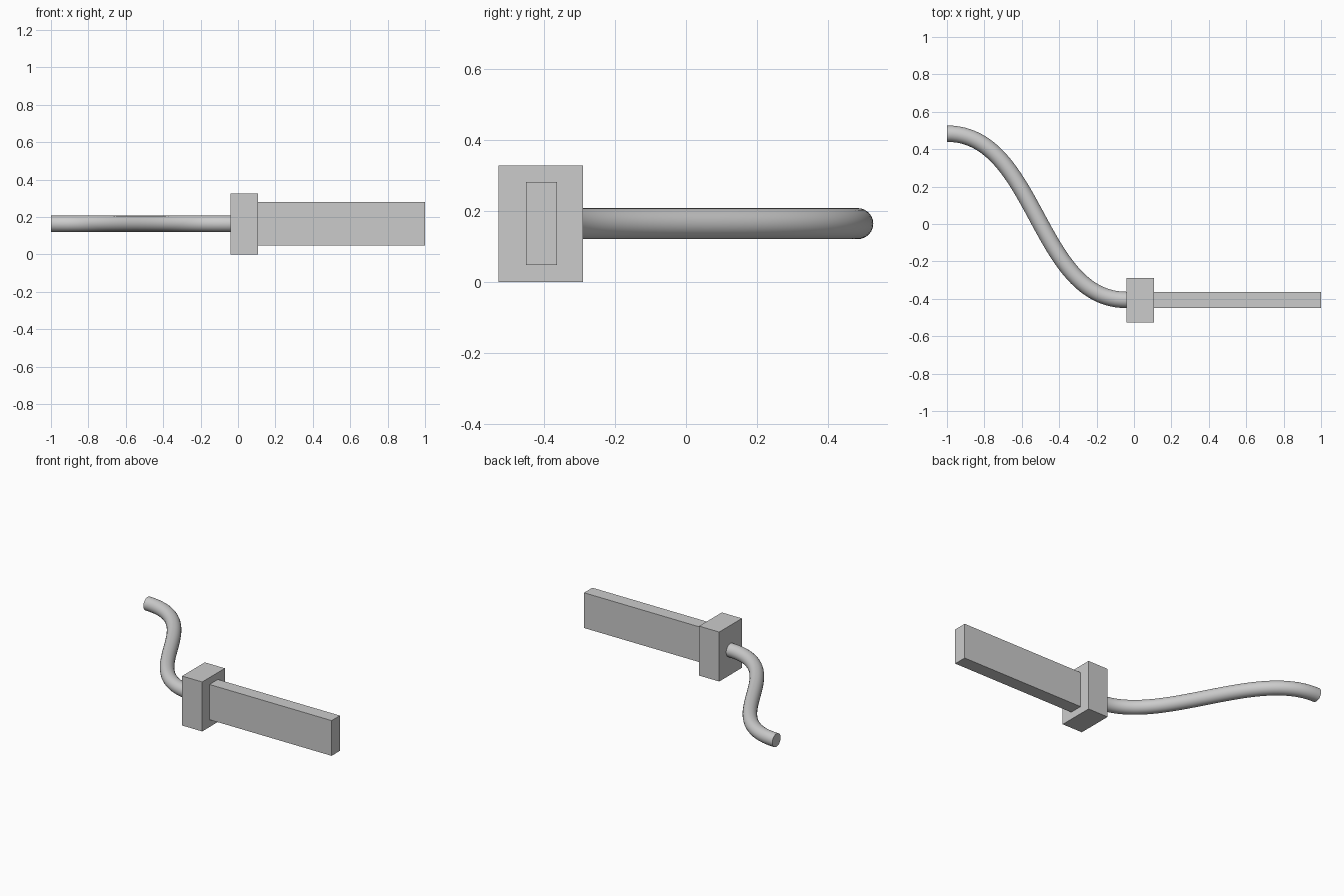
import bpy
from mathutils import Vector

if "Cube" in bpy.data.objects:
    bpy.data.objects.remove(bpy.data.objects["Cube"])


def box(name, lo, hi):
    lo, hi = Vector(lo), Vector(hi)
    bpy.ops.mesh.primitive_cube_add(size=1, location=(lo + hi) / 2)
    ob = bpy.context.object
    ob.name = name
    ob.scale = hi - lo
    bpy.ops.object.transform_apply(location=False, rotation=False, scale=True)
    return ob


# Rectangular collar and flat bar
box("collar", (-0.04, -0.527, 0), (0.107, -0.29, 0.327))
box("bar", (0.107, -0.45, 0.048), (1.0, -0.363, 0.281))

# S-shaped round rod leaving the back of the collar
curve = bpy.data.curves.new("rod_path", "CURVE")
curve.dimensions = "3D"
curve.resolution_u = 48
curve.bevel_depth = 0.0437
curve.bevel_resolution = 10
curve.use_fill_caps = True
spline = curve.splines.new("BEZIER")
spline.bezier_points.add(1)
for p, x, y in zip(spline.bezier_points, (-1.0, -0.04), (0.483, -0.406)):
    p.co = (x, y, 0.164)
    p.handle_left = (x - 0.48, y, 0.164)
    p.handle_right = (x + 0.48, y, 0.164)
rod = bpy.data.objects.new("curved_rod", curve)
bpy.context.collection.objects.link(rod)

# Convert to mesh and shade smooth with sharp end caps
bpy.ops.object.select_all(action="DESELECT")
rod.select_set(True)
bpy.context.view_layer.objects.active = rod
bpy.ops.object.convert(target="MESH")
bpy.ops.object.shade_smooth_by_angle()
